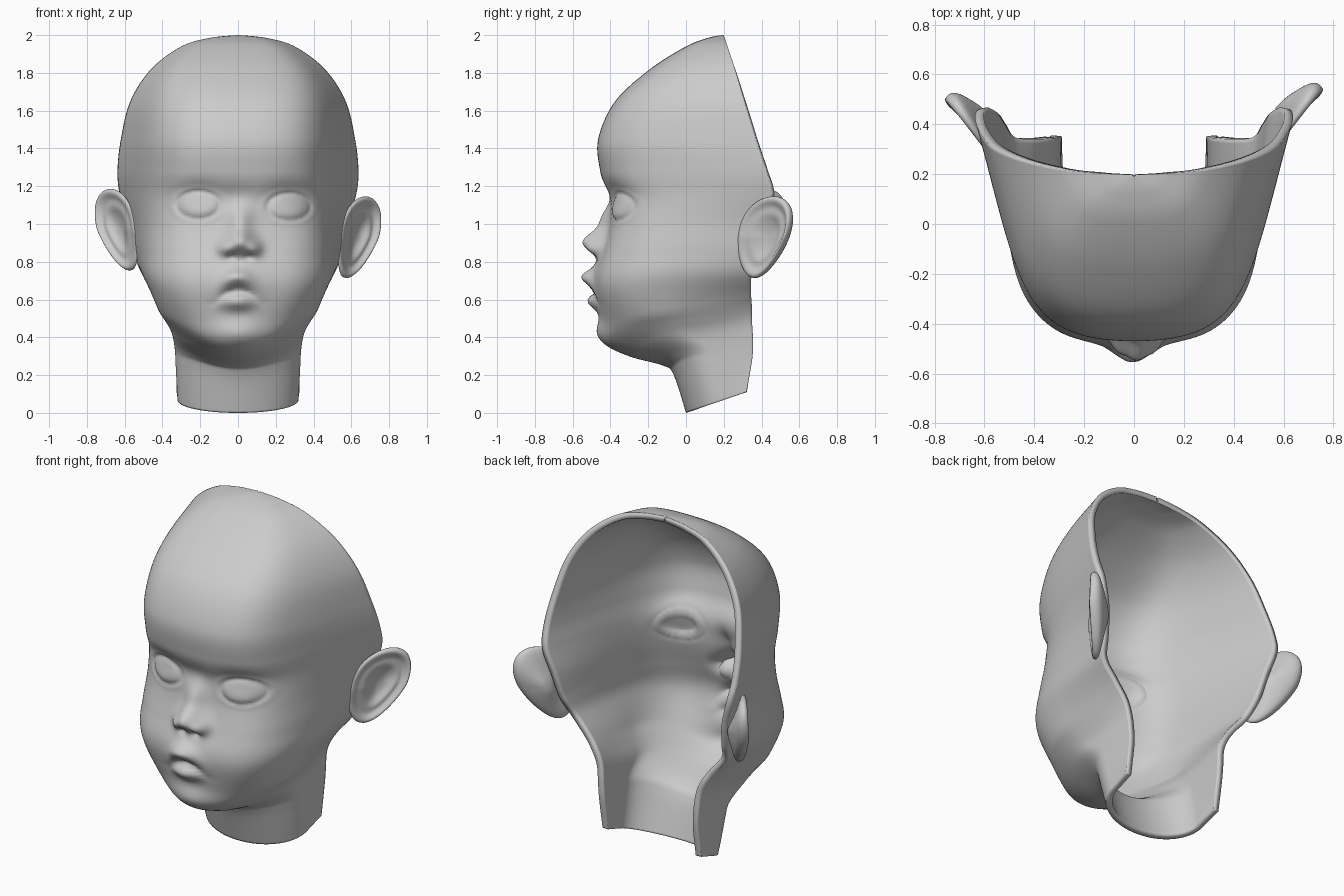
import bpy, bmesh
from math import sin, cos, pi, exp, sqrt

if "Cube" in bpy.data.objects:
    bpy.data.objects.remove(bpy.data.objects["Cube"])

# Shell rows from neck to crown:
# front z, front y, side x, y of side, back-edge x, back-edge y, back-edge z
ROWS = [
    (0, 0, .32, .2, .325, .32, .11), (.2, -.065, .33, .15, .325, .35, .28),
    (.25, -.12, .335, .12, .33, .355, .38), (.3, -.3, .35, .02, .34, .35, .48),
    (.37, -.42, .385, -.02, .365, .35, .55), (.5, -.45, .435, -.05, .42, .345, .63),
    (.7, -.455, .5, -.05, .51, .35, .74), (.85, -.435, .5, -.05, .55, .4, .85),
    (1, -.41, .485, -.08, .58, .44, 1), (1.15, -.425, .465, -.1, .625, .46, 1.15),
    (1.28, -.455, .46, -.1, .638, .425, 1.28), (1.45, -.465, .455, -.1, .62, .37, 1.45),
    (1.65, -.375, .425, -.02, .57, .31, 1.65), (1.82, -.19, .355, .06, .46, .26, 1.82),
    (1.94, .0, .23, .13, .3, .22, 1.94), (1.985, .115, .115, .17, .15, .205, 1.985),
    (2, .19, .006, .194, .008, .198, 2)]
STEPS, COLS, POWER = 12, 92, 2.05
EYES = ((-.21, 1.10), (.27, 1.09))


def spline(p0, p1, p2, p3, t):
    return [.5 * (2*b + (c-a)*t + (2*a-5*b+4*c-d)*t*t + (3*b-a-3*c+d)*t**3)
            for a, b, c, d in zip(p0, p1, p2, p3)]


def bump(x, z, cx, cz, sx, sz, amp):
    return amp * exp(-((x-cx)/sx)**2 - ((z-cz)/sz)**2)


def relief(x, z):
    """How far the face stands forward of the plain shell."""
    arch = z + 4 * min(x*x, .016)
    d = bump(x, z, .01, .905, .07, .062, .105)           # nose tip
    d += bump(x, z, .01, 1.01, .06, .09, .045)           # nose bridge
    d += bump(x, z, .01, 1.14, .10, .07, -.02)           # hollow between brows
    d += bump(x, z, -.005, .71, .17, .13, .05)           # muzzle
    d += bump(x, arch, -.005, .72, .085, .04, .05)       # upper lip
    d += bump(x, arch, -.005, .645, .10, .018, -.03)     # mouth slit
    d += bump(x, z, -.005, .585, .085, .04, .045)        # lower lip
    d += bump(x, z, 0, .42, .12, .07, .03)               # chin
    d += bump(x, z, .0, .79, .02, .03, -.008)            # philtrum
    for s in (-1, 1):
        d += bump(x, z, .01 + s*.075, .87, .042, .042, .05)     # nostril wing
        d += bump(x, z, .01 + s*.045, .825, .024, .018, -.025)  # nostril
        d += bump(x, z, s*.28, .70, .15, .17, .022)             # cheek
    for ex, ez in EYES:
        d += bump(x, z, ex, ez + .03, .14, .085, -.05)          # socket
        r = sqrt(((x-ex)/.11)**2 + ((z-ez)/.07)**2)
        if r < 1:
            d += .04 * (1 - r*r)**.7                            # eyeball
        d += .005 * exp(-((r-1.25)/.18)**2)                     # lids
    return d


def half_row(row):
    """Half outline from the middle of the face to the back edge."""
    zf, yf, xw, yw, xe, ye, ze = row
    k = max(0, min(1, (zf-.4)/.3))
    k = k*k*(3 - 2*k)
    y2 = yf + .26*(ye-yf)
    pts = []
    for i in range(COLS + 1):
        t = i/COLS
        q = 1 - t
        # head: one smooth curve with side handles
        bx = 3*q*q*t*xw + 3*q*t*t*xw + t**3*xe
        by = q**3*yf + 3*q*q*t*yf + 3*q*t*t*y2 + t**3*ye
        # neck and jaw: quarter oval, then a short run to the back edge
        if t < .75:
            a = pi/2 * t/.75
            ox, oy = xw * abs(sin(a))**(2/POWER), yw - (yw-yf) * abs(cos(a))**(2/POWER)
        else:
            u = (t-.75)/.25
            ox, oy = xw + (xe-xw) * u**1.4, yw + (ye-yw)*u
        x, y = ox + (bx-ox)*k, oy + (by-oy)*k
        g = (y-yf)/(ye-yf)
        lift = x*x * exp(-((zf-.3)/.12)**2) * (1-g)**2      # rounds the jaw line
        pts.append((x, y, zf + (ze-zf)*g + lift))
    return pts


def grid_mesh(name, rows, closed=False):
    bm = bmesh.new()
    vs = [[bm.verts.new(p) for p in r] for r in rows]
    n = len(rows[0])
    for a, b in zip(vs, vs[1:]):
        for c in range(n if closed else n-1):
            e = (c+1) % n
            bm.faces.new((a[c], a[e], b[e], b[c]))
    if closed:
        bmesh.ops.remove_doubles(bm, verts=bm.verts, dist=1e-5)
        bmesh.ops.recalc_face_normals(bm, faces=bm.faces)
    for f in bm.faces:
        f.smooth = True
    me = bpy.data.meshes.new(name)
    bm.to_mesh(me)
    bm.free()
    ob = bpy.data.objects.new(name, me)
    bpy.context.collection.objects.link(ob)
    return ob


# Head and neck shell, open at the back
rows = []
for i in range(len(ROWS) - 1):
    p = [ROWS[max(0, min(len(ROWS)-1, i+k))] for k in (-1, 0, 1, 2)]
    for s in range(STEPS + (i == len(ROWS) - 2)):
        half = half_row(spline(*p, s/STEPS))
        full = [(-x, y, z) for x, y, z in reversed(half[1:])] + half
        rows.append([(x, y - relief(x, z) * max(0, min(1, -y/.2)), z) for x, y, z in full])
head = grid_mesh("head_shell", rows)
solid = head.modifiers.new("thickness", 'SOLIDIFY')
solid.thickness = .035
solid.offset = -1

# Ears: radial profile (radius, height) swept round a leaning oval
EAR = [(0, -.03), (.4, -.02), (.54, .012), (.66, .008), (.76, .012), (.86, .04),
       (.95, .042), (1, .012), (.96, -.015), (.75, -.04), (.4, -.07), (0, -.085)]


def ear(name, side, dy, dz):
    rings = []
    for r, h in EAR:
        ring = []
        for j in range(64):
            a = 2*pi*j/64
            v = .22 * r * sin(a)
            u = (.155 if cos(a) > 0 else .175) * r * cos(a) * (1 + .22*sin(a)) + .28*v
            fade = .5 + .5*cos(a)
            n = h * (.25 + .75*fade) if r > .3 else h
            x = .636 + .55*u + .83*n + .16*min(0, v)
            ring.append((side*x, .41 + dy + .83*u - .55*n, .93 + dz + v))
        rings.append(ring)
    ob = grid_mesh(name, rings, True)
    sub = ob.modifiers.new("smooth", 'SUBSURF')
    sub.levels = sub.render_levels = 1
    return ob


ear("right_ear", 1, .01, 0)
ear("left_ear", -1, -.03, .04)
